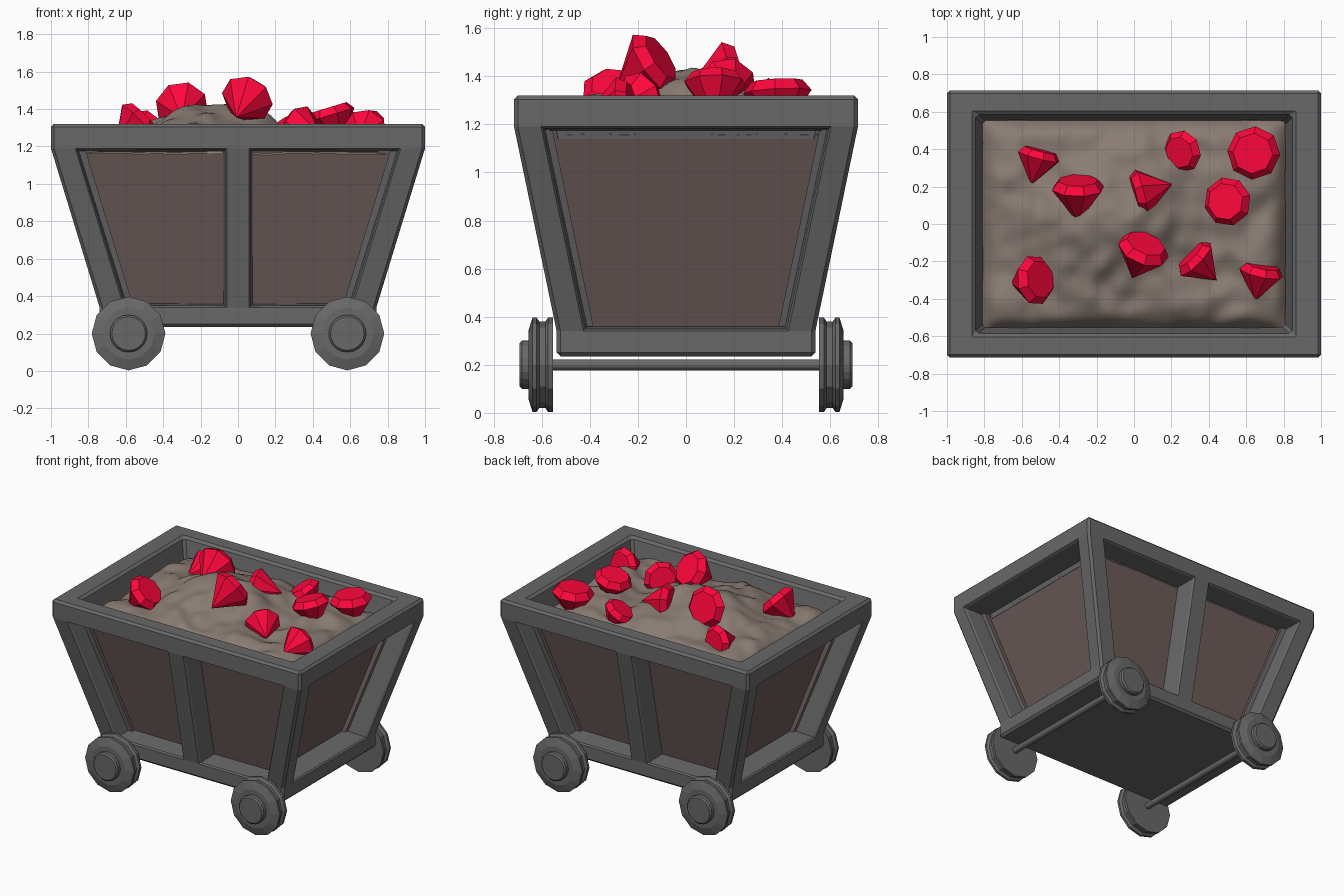
import bpy, bmesh, math
from mathutils import Vector, noise

if "Cube" in bpy.data.objects:
    bpy.data.objects.remove(bpy.data.objects["Cube"])


def material(name, rgb):
    m = bpy.data.materials.new(name)
    m.diffuse_color = (*rgb, 1)
    m.use_nodes = True
    m.node_tree.nodes["Principled BSDF"].inputs["Base Color"].default_value = m.diffuse_color
    return m


IRON = material("iron", (0.14, 0.14, 0.14))
WOOD = material("wood", (0.15, 0.107, 0.1))
DIRT = material("dirt", (0.25, 0.2, 0.17))
RUBY = material("ruby", (1.0, 0.002, 0.045))


def finish(name, bm, *mats):
    me = bpy.data.meshes.new(name)
    bm.to_mesh(me)
    bm.free()
    for m in mats:
        me.materials.append(m)
    ob = bpy.data.objects.new(name, me)
    bpy.context.collection.objects.link(ob)
    return ob


def stack(bm, rings):
    """Join rings of points with quads; returns vertices and faces per level."""
    vs = [[bm.verts.new(p) for p in r] for r in rings]
    n = len(vs[0])
    fs = [[bm.faces.new((vs[k][i], vs[k][(i + 1) % n], vs[k + 1][(i + 1) % n], vs[k + 1][i]))
           for i in range(n)] for k in range(len(vs) - 1)]
    return vs, fs


# Cart body: tapered tub with chamfered edges and six recessed wooden panels
def body_ring(X, Y, z):
    fx = [-X, -X + 0.13, -0.06, 0.06, X - 0.13]
    fy = [-Y, -Y + 0.112, Y - 0.112]
    return ([(x, -Y, z) for x in fx] + [(X, y, z) for y in fy] +
            [(-x, Y, z) for x in fx] + [(-X, -y, z) for y in fy])


bm = bmesh.new()
levels = [(0.74, 0.538, 0.235), (0.74, 0.538, 0.34), (1, 0.715, 1.19), (1, 0.715, 1.32),
          (0.85, 0.588, 1.32), (0.805, 0.547, 1.14)]
vs, fs = stack(bm, [body_ring(*l) for l in levels])
bm.faces.new(vs[0][::-1])
bm.faces.new(vs[-1])
for i in (1, 3, 6, 9, 11, 14):
    fs[1][i].material_index = 1
bm.normal_update()
sharp = [e for e in bm.edges if e.calc_face_angle(0) > math.radians(40)
         and max(v.co.z for v in e.verts) > 1.15 or
         e.calc_face_angle(0) > math.radians(40) and min(v.co.z for v in e.verts) < 0.5]
bmesh.ops.bevel(bm, geom=sharp, offset=0.016, offset_type='OFFSET', segments=1,
                profile=0.5, affect='EDGES', material=0)
bm.normal_update()
for f in [f for f in bm.faces if f.material_index == 1]:
    n = Vector((f.normal.x, f.normal.y, 0)).normalized()
    depth = 0.17 if abs(n.x) > 0.5 else 0.145
    for inset, push in ((0.012, 0.012), (0.014, depth)):
        rim = bmesh.ops.inset_individual(bm, faces=[f], thickness=inset)["faces"]
        for r in rim:
            r.material_index = 0
        bmesh.ops.translate(bm, verts=list(f.verts), vec=-n * push)
finish("cart_body", bm, IRON, WOOD)


# Wheels, hubs and axles turned around the y axis
def lathe(name, profile, segs, x, side=1):
    bm = bmesh.new()
    vs, _ = stack(bm, [[(x + r * math.cos(2 * math.pi * i / segs), side * y,
                         0.2 + r * math.sin(2 * math.pi * i / segs))
                        for i in range(segs)] for y, r in profile])
    bm.faces.new(vs[0])
    bm.faces.new(vs[-1])
    bmesh.ops.recalc_face_normals(bm, faces=bm.faces)
    return finish(name, bm, IRON)


WHEEL = [(0.553, 0.197), (0.573, 0.197), (0.585, 0.18), (0.61, 0.18),
         (0.622, 0.197), (0.638, 0.197), (0.656, 0.14)]
HUB = [(0.64, 0.1), (0.682, 0.1), (0.692, 0.09)]
for x, end in ((-0.585, "left"), (0.585, "right")):
    lathe("axle_" + end, [(-0.57, 0.023), (0.57, 0.023)], 12, x)
    for side, face in ((-1, "front"), (1, "back")):
        lathe(f"wheel_{face}_{end}", WHEEL, 12, x, side)
        lathe(f"hub_{face}_{end}", HUB, 20, x, side)

# Heap of dirt: lumpy grid rolling off at the inner walls
bm = bmesh.new()
bmesh.ops.create_grid(bm, x_segments=64, y_segments=46, size=1)
for v in bm.verts:
    u, w = v.co.x, v.co.y
    x, y = u * 0.81, w * 0.558
    edge = (1 - u ** 16) * (1 - w ** 12)
    peak = math.exp(-((x + 0.1) / 0.3) ** 2 - (y / 0.24) ** 2)
    lumps = noise.noise(Vector((x * 4, y * 4, 0.3))) * 0.05 \
        + noise.noise(Vector((x * 9, y * 9, 4.1))) * 0.03
    v.co = (x, y, 1.16 + 0.115 * edge + 0.17 * peak + lumps * (0.2 + 0.8 * edge))
for f in bm.faces:
    f.smooth = True
finish("dirt_heap", bm, DIRT)

# Cut gems: position of girdle, direction of the point, scale
GEMS = [((-0.51, 0.36, 1.28), (-0.25, -0.95, -0.1), 0.82),
        ((-0.30, 0.19, 1.41), (0, -0.95, -0.3), 1),
        ((0.04, 0.17, 1.35), (0.95, 0.25, -0.1), 0.9),
        ((0.05, -0.14, 1.455), (-0.3, -0.75, -0.5), 1),
        ((-0.53, -0.30, 1.33), (-0.7, -0.1, -0.7), 0.95),
        ((0.33, -0.19, 1.30), (0.6, -0.6, -0.2), 0.85),
        ((0.68, -0.26, 1.28), (-0.2, -0.9, -0.2), 0.85),
        ((0.26, 0.39, 1.30), (0.5, 0.2, -0.8), 0.8),
        ((0.64, 0.38, 1.335), (0.1, 0.05, -1), 1),
        ((0.50, 0.12, 1.37), (0.3, 0, -1), 0.92)]
for n, (loc, point, s) in enumerate(GEMS):
    bm = bmesh.new()
    vs, _ = stack(bm, [[(r * math.cos(math.pi * i / 4 + 0.25),
                         r * math.sin(math.pi * i / 4 + 0.25), z)
                        for i in range(8)] for r, z in ((0.143, 0), (0.108, 0.045))])
    bm.faces.new(vs[1])
    tip = bm.verts.new((0, 0, -0.19))
    for i in range(8):
        bm.faces.new((tip, vs[0][(i + 1) % 8], vs[0][i]))
    gem = finish(f"gem_{n + 1}", bm, RUBY)
    gem.location = loc
    gem.scale = (s, s, s)
    gem.rotation_euler = (-Vector(point)).to_track_quat('Z', 'Y').to_euler()
